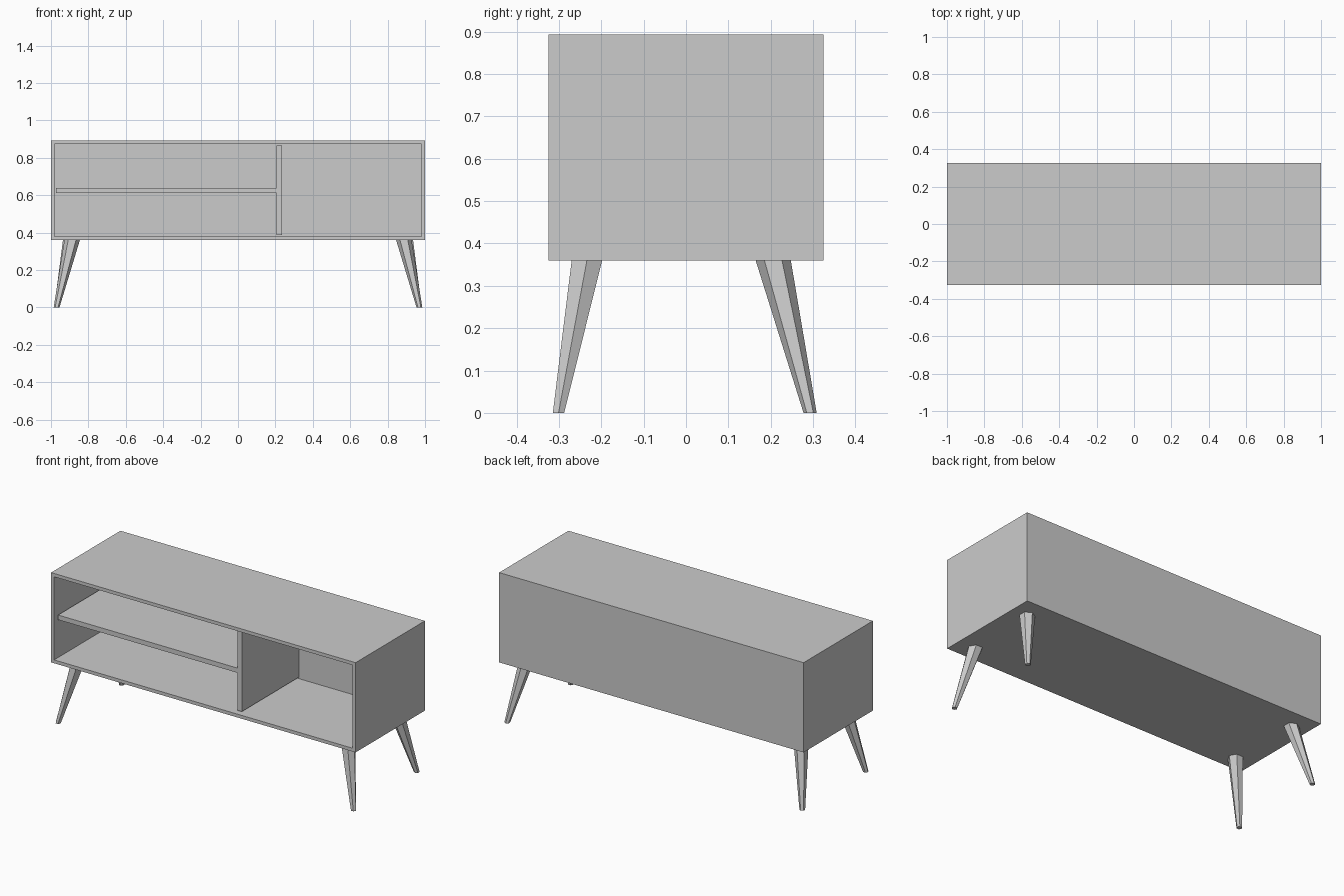
import bpy
import bmesh
from math import pi, cos, sin

cube = bpy.data.objects.get("Cube")
if cube:
    bpy.data.objects.remove(cube, do_unlink=True)

GREY = (0.6, 0.6, 0.6, 1)
grey = bpy.data.materials.new("light_grey")
grey.use_nodes = True
grey.diffuse_color = GREY
grey.node_tree.nodes["Principled BSDF"].inputs["Base Color"].default_value = GREY

WALL = 0.028
X, Y = 1.0, 0.325                  # half width and half depth
BASE, TOP = 0.36, 0.893
BACK = 0.235                       # inner face of the back panel
SHELF_FRONT = -Y + 0.025           # inner boards sit slightly back


def add_object(name, bm):
    bmesh.ops.recalc_face_normals(bm, faces=bm.faces)
    mesh = bpy.data.meshes.new(name)
    bm.to_mesh(mesh)
    bm.free()
    mesh.materials.append(grey)
    obj = bpy.data.objects.new(name, mesh)
    bpy.context.collection.objects.link(obj)
    return obj


def box_mesh(low, high):
    bm = bmesh.new()
    bmesh.ops.create_cube(bm, size=1)
    for v in bm.verts:
        for i in range(3):
            v.co[i] = low[i] if v.co[i] < 0 else high[i]
    return bm


# Cabinet: box with the front inset and pushed in
bm = box_mesh((-X, -Y, BASE), (X, Y, TOP))
bm.normal_update()
front = min(bm.faces, key=lambda f: f.calc_center_median().y)
bmesh.ops.inset_region(bm, faces=[front], thickness=WALL)
pushed = bmesh.ops.extrude_discrete_faces(bm, faces=[front])["faces"][0]
for v in pushed.verts:
    v.co.y = BACK
add_object("cabinet", bm)

# Inner boards
DIVIDER = 0.207
add_object("divider", box_mesh((DIVIDER, SHELF_FRONT, BASE + WALL),
                               (DIVIDER + WALL, BACK, TOP - WALL)))
add_object("shelf", box_mesh((-X + WALL, SHELF_FRONT, 0.611),
                             (DIVIDER, BACK, 0.611 + WALL)))


# Splayed, tapered six-sided legs
def add_leg(name, top, foot, turn):
    bm = bmesh.new()
    rings = []
    for (cx, cy), z, r in ((foot, 0, 0.0155), (top, BASE, 0.0415)):
        rings.append([bm.verts.new((cx + r * cos(turn + i * pi / 3),
                                    cy + r * sin(turn + i * pi / 3), z))
                      for i in range(6)])
    low, high = rings
    for i in range(6):
        j = (i + 1) % 6
        bm.faces.new((low[i], low[j], high[j], high[i]))
    bm.faces.new(low)
    bm.faces.new(high)
    add_object(name, bm)


for side, s in (("left", 1), ("right", -1)):
    add_leg(f"front_{side}_leg", (s * 0.887, -0.234), (s * 0.970, -0.301), 0)
    add_leg(f"back_{side}_leg", (s * 0.900, 0.206), (s * 0.969, 0.293), pi / 2)
